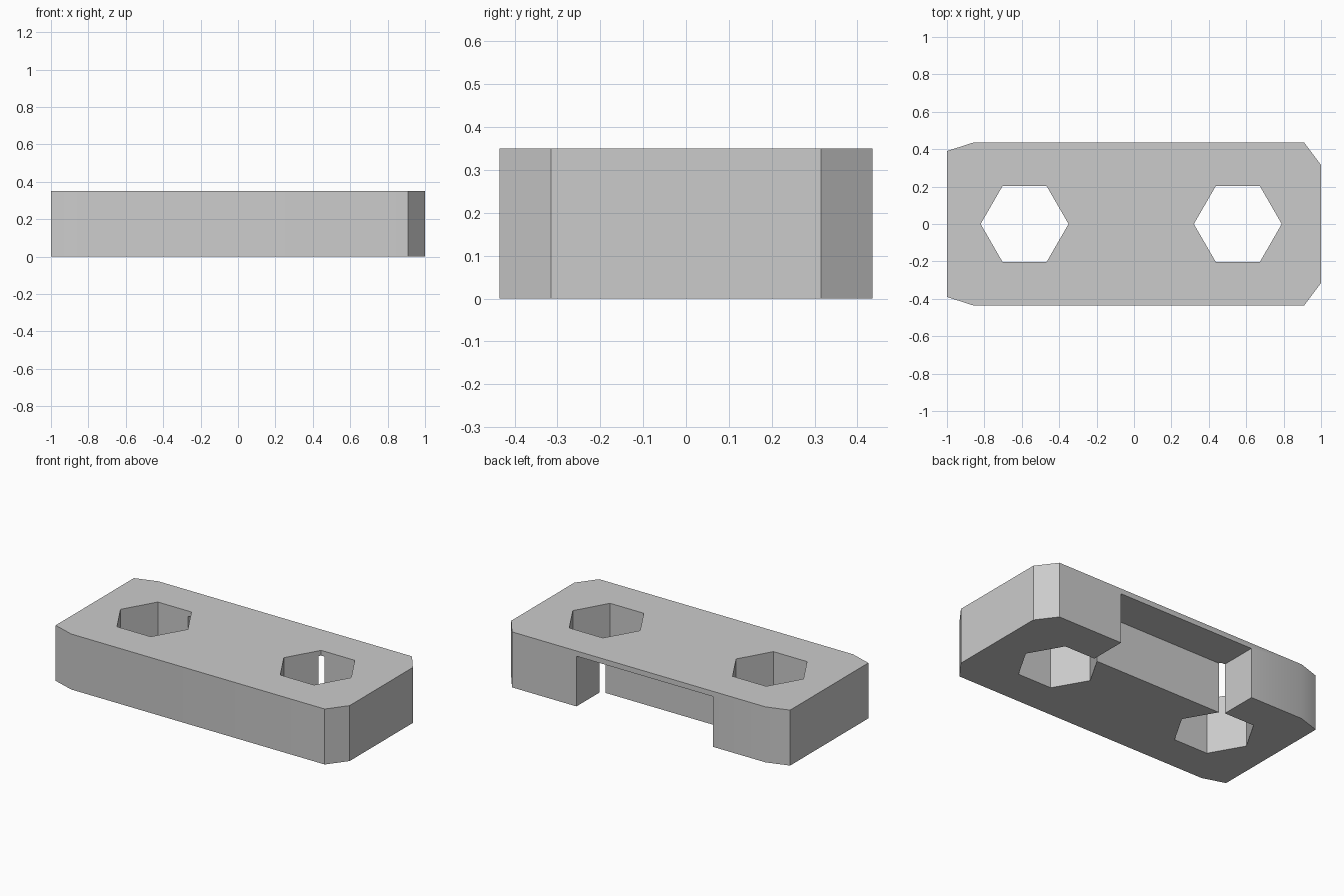
import bpy
import bmesh
from math import cos, sin, pi, radians

default_cube = bpy.data.objects.get("Cube")
if default_cube:
    bpy.data.objects.remove(default_cube, do_unlink=True)

HEIGHT = 0.35

grey = bpy.data.materials.new("plain grey")
grey.use_nodes = True
COLOUR = (0.6, 0.6, 0.6, 1)
grey.diffuse_color = COLOUR
grey.node_tree.nodes["Principled BSDF"].inputs["Base Color"].default_value = COLOUR


def prism(name, outline, bottom, top):
    """Extrude a counter-clockwise outline from bottom to top."""
    bm = bmesh.new()
    base = bm.faces.new([bm.verts.new((x, y, bottom)) for x, y in outline])
    grown = bmesh.ops.extrude_face_region(bm, geom=[base])["geom"]
    verts = [v for v in grown if isinstance(v, bmesh.types.BMVert)]
    bmesh.ops.translate(bm, verts=verts, vec=(0, 0, top - bottom))
    bmesh.ops.recalc_face_normals(bm, faces=bm.faces)
    mesh = bpy.data.meshes.new(name)
    bm.to_mesh(mesh)
    bm.free()
    mesh.materials.append(grey)
    obj = bpy.data.objects.new(name, mesh)
    bpy.context.collection.objects.link(obj)
    return obj


# Block with long shallow corners on one end and steeper ones on the other
half = [(-1, 0.39), (-0.86, 0.435), (0.91, 0.435), (1, 0.315)]
block = prism("block", half + [(x, -y) for x, y in reversed(half)], 0, HEIGHT)

# Hexagonal through holes
cutters = []
for side, cx in (("right", -0.585), ("left", 0.555)):
    hexagon = [(cx + 0.235 * cos(i * pi / 3), 0.235 * sin(i * pi / 3)) for i in range(6)]
    cutters.append(prism(side + "_hex_cutter", hexagon, -0.1, HEIGHT + 0.1))

# Deep notch open to the back and the underside, just breaking into both holes
notch = [(-0.493, 0.19), (0.46, 0.19), (0.46, 0.6), (-0.493, 0.6)]
cutters.append(prism("back_notch_cutter", notch, -0.1, 0.317))

bpy.ops.object.select_all(action="DESELECT")
bpy.context.view_layer.objects.active = block
block.select_set(True)
for cutter in cutters:
    cutter.hide_render = True
    mod = block.modifiers.new(cutter.name, "BOOLEAN")
    mod.operation = "DIFFERENCE"
    mod.solver = "EXACT"
    mod.object = cutter
    bpy.ops.object.modifier_apply(modifier=mod.name)
    bpy.data.objects.remove(cutter, do_unlink=True)

# Soften only the shallow corners
bpy.ops.object.shade_smooth_by_angle(angle=radians(30))
